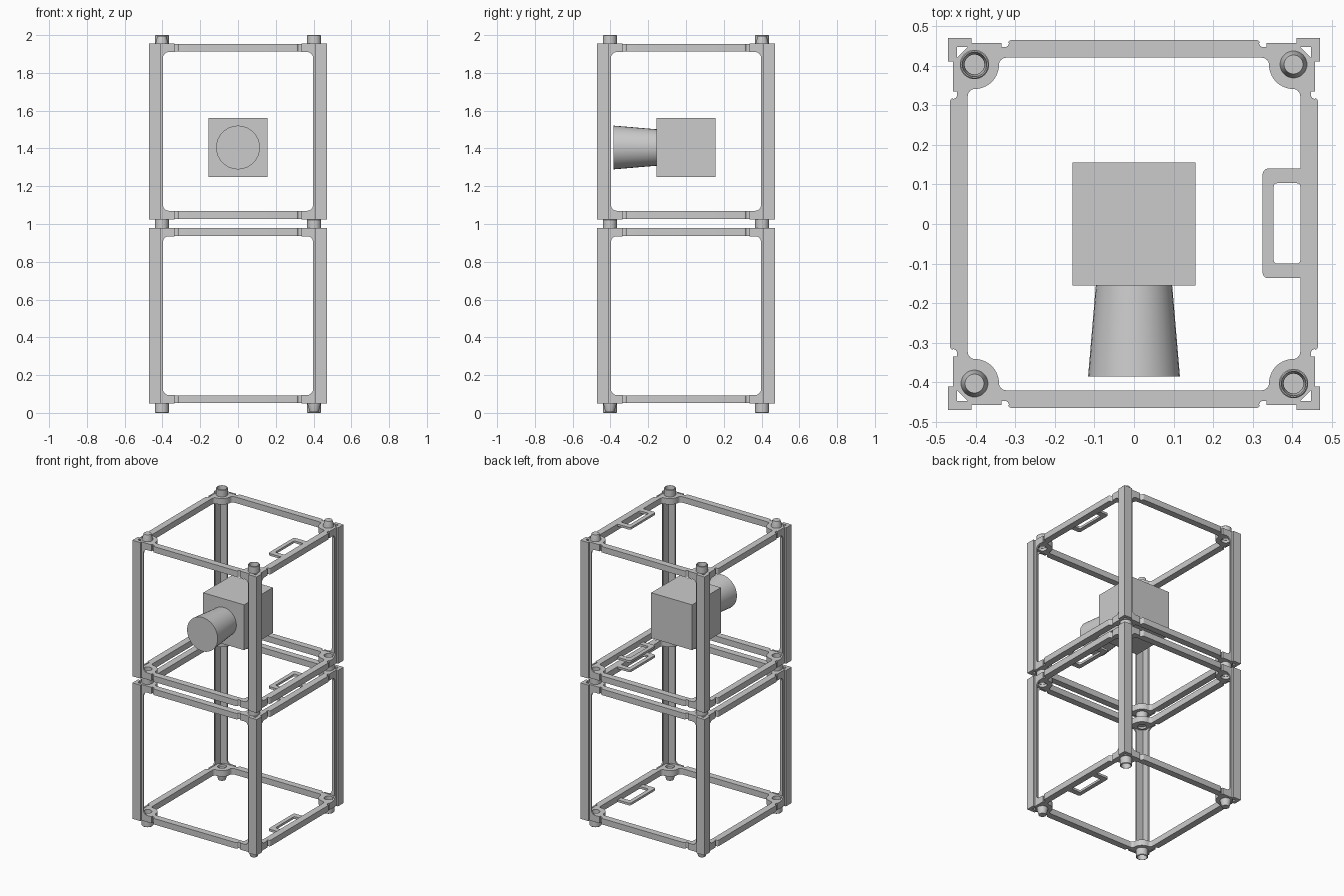
import bpy, bmesh
from math import pi, sin, cos, radians
from mathutils import Matrix

if "Cube" in bpy.data.objects:
    bpy.data.objects.remove(bpy.data.objects["Cube"])

FRAME_PITCH = 0.975          # second frame sits this far above the first
Z0, Z1, BAR = 0.05, 0.98, 0.045
PIN = 0.403                  # corner connector position
FOOT = 0.05


def quarter(k):
    return Matrix.Rotation(k * pi / 2, 4, 'Z')


def finish(name, mesh, matrix):
    bm = bmesh.new()
    bm.from_mesh(mesh)
    bm.transform(matrix)
    bmesh.ops.remove_doubles(bm, verts=bm.verts, dist=1e-5)
    bmesh.ops.recalc_face_normals(bm, faces=bm.faces)
    bm.to_mesh(mesh)
    bm.free()
    mesh.shade_smooth()
    mesh.set_sharp_from_angle(angle=radians(30))
    mesh.name = name
    ob = bpy.data.objects.new(name, mesh)
    bpy.context.collection.objects.link(ob)
    return ob


def extrude(name, loops, a, b, matrix=Matrix()):
    """Filled 2D outline (inner loops become holes) extruded from a to b."""
    cu = bpy.data.curves.new(name, 'CURVE')
    cu.dimensions, cu.fill_mode, cu.extrude = '2D', 'BOTH', (b - a) / 2
    for pts in loops:
        sp = cu.splines.new('POLY')
        sp.points.add(len(pts) - 1)
        for p, (x, y) in zip(sp.points, pts):
            p.co = (x, y, 0, 1)
        sp.use_cyclic_u = True
    tmp = bpy.data.objects.new(name + "_outline", cu)
    bpy.context.collection.objects.link(tmp)
    dg = bpy.context.evaluated_depsgraph_get()
    mesh = bpy.data.meshes.new_from_object(tmp.evaluated_get(dg))
    bpy.data.objects.remove(tmp)
    bpy.data.curves.remove(cu)
    return finish(name, mesh, matrix @ Matrix.Translation((0, 0, (a + b) / 2)))


def lathe(name, profile, matrix, n=32, closed=False):
    """Revolve (radius, height) points round z; open profiles get end caps."""
    bm = bmesh.new()
    rings = [[bm.verts.new((r * cos(2 * pi * i / n), r * sin(2 * pi * i / n), z))
              for i in range(n)] for r, z in profile]
    pairs = list(zip(rings, rings[1:])) + ([(rings[-1], rings[0])] if closed else [])
    for lo, hi in pairs:
        for i in range(n):
            j = (i + 1) % n
            bm.faces.new((lo[i], lo[j], hi[j], hi[i]))
    if not closed:
        bm.faces.new(rings[0][::-1])
        bm.faces.new(rings[-1])
    mesh = bpy.data.meshes.new(name)
    bm.to_mesh(mesh)
    bm.free()
    return finish(name, mesh, matrix)


def arc(cx, cy, r, a0, a1, n):
    return [(cx + r * cos(radians(a0 + (a1 - a0) * i / n)),
             cy + r * sin(radians(a0 + (a1 - a0) * i / n))) for i in range(n + 1)]


def mirrored_corner(half):
    """Mirror half a corner across its diagonal, then repeat at four corners."""
    corner = half + [(y, x) for x, y in reversed(half)]
    out = []
    for k in range(4):
        out += [(quarter(k) @ Matrix.Translation((x, y, 0))).translation.to_2d()
                for x, y in corner]
    return out


def rounded_rect(x0, x1, y0, y1, r):
    return (arc(x0 + r, y0 + r, r, 180, 270, 5) + arc(x1 - r, y0 + r, r, 270, 360, 5)
            + arc(x1 - r, y1 - r, r, 0, 90, 5) + arc(x0 + r, y1 - r, r, 90, 180, 5))


# Outlines shared by both frames
ring_outer = mirrored_corner(arc(0.453, 0.308, 0.012, 0, 60, 4)
                             + arc(0.457, 0.326, 0.010, 270, 180, 4) + [(0.447, 0.42)])
ring_inner = mirrored_corner(arc(0.402, 0.323, 0.018, 0, 80, 5)
                             + arc(PIN, PIN, 0.062, 270, 225.01, 8))
holes = [arc(sx * PIN, sy * PIN, 0.028, 0, 348.75, 31)
         for sx in (-1, 1) for sy in (-1, 1)]
angle = [(0.47, 0.47), (0.41, 0.47), (0.41, 0.447), (0.427, 0.447), (0.427, 0.453),
         (0.453, 0.453), (0.453, 0.427), (0.447, 0.427), (0.447, 0.41), (0.47, 0.41)]
web = ([(0.457, Z0), (0.457, Z1), (0.335, Z1), (0.335, Z1 - BAR)]
       + arc(0.367, Z1 - BAR - 0.03, 0.03, 90, 0, 6)
       + arc(0.367, Z0 + BAR + 0.03, 0.03, 0, -90, 6)
       + [(0.335, Z0 + BAR), (0.335, Z0)])
webs = [web, [(-u, v) for u, v in web]]

# Mating connectors: tapered pins and hollow cups on opposite diagonals
cup = [(0.037, -0.02), (0.037, FOOT - 0.003), (0.034, FOOT),
       (0.031, FOOT), (0.025, 0.0), (0.025, -0.02)]
pin = [(0.028, -0.025), (0.034, -0.005), (0.034, 0.006), (0.024, 0.045)]

for level, label in enumerate(("lower", "upper")):
    lift = Matrix.Translation((0, 0, level * FRAME_PITCH))

    # Corner rails and their thin webs with end tabs
    for k in range(4):
        extrude(label + "_corner_rail", [angle], Z0, Z1, lift @ quarter(k))
        extrude(label + "_rail_web", webs, -0.457, -0.447,
                lift @ quarter(k) @ Matrix.Rotation(pi / 2, 4, 'X'))

    # End rings and cable loops
    for end, za, flip in (("bottom", Z0, 1), ("top", Z1 - BAR, 0)):
        extrude(f"{label}_{end}_ring", [ring_outer, ring_inner] + holes,
                za + 0.002, za + BAR - 0.002, lift)
        zl = Z0 + 0.002 if flip else Z1 - 0.017
        extrude(f"{label}_{end}_loop",
                [rounded_rect(0.325, 0.435, -0.137, 0.14, 0.014),
                 rounded_rect(0.353, 0.42, -0.1, 0.103, 0.008)], zl, zl + 0.015, lift)

        # Connectors at the four corners
        for sx in (-1, 1):
            for sy in (-1, 1):
                is_cup = (sx * sy < 0) != bool(flip)
                base = Matrix.Translation((sx * PIN, sy * PIN, Z0 if flip else Z1 - 0.005))
                if flip:
                    base = base @ Matrix.Rotation(pi, 4, 'X')
                kind = "cup" if is_cup else "pin"
                lathe(f"{label}_{end}_{kind}", cup if is_cup else pin,
                      lift @ base, closed=is_cup)

# Camera body and flared lens inside the upper frame
bm = bmesh.new()
bmesh.ops.create_cube(bm, size=0.31)
body = bpy.data.meshes.new("camera_body")
bm.to_mesh(body)
bm.free()
finish("camera_body", body, Matrix.Translation((0, 0, 1.405)))
lathe("camera_lens", [(0.096, 0.15), (0.116, 0.385)],
      Matrix.Translation((0, 0, 1.405)) @ Matrix.Rotation(pi / 2, 4, 'X'))
